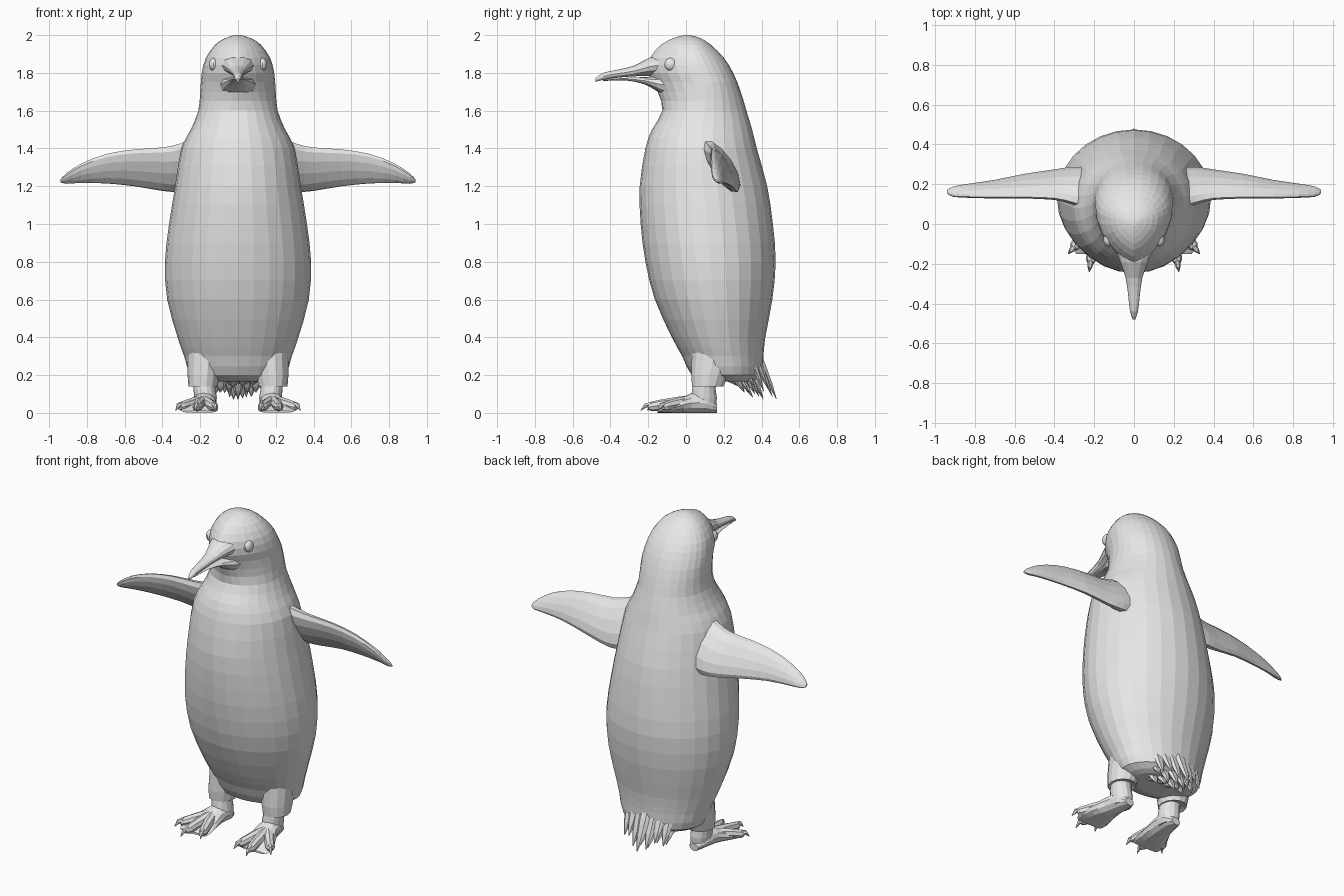
import bpy
import bmesh
from math import sin, cos, pi
from mathutils import Vector, Matrix

old = bpy.data.objects.get("Cube")
if old:
    bpy.data.objects.remove(old, do_unlink=True)

grey = bpy.data.materials.new("plain_grey")
grey.use_nodes = True
tone = (0.8, 0.8, 0.8, 1)
grey.diffuse_color = tone
grey.node_tree.nodes["Principled BSDF"].inputs["Base Color"].default_value = tone


def finish(name, bm, mirror=False):
    """Turn a bmesh into a grey, flat shaded object, mirrored over x if asked."""
    bmesh.ops.recalc_face_normals(bm, faces=bm.faces)
    mesh = bpy.data.meshes.new(name)
    bm.to_mesh(mesh)
    bm.free()
    mesh.materials.append(grey)
    obj = bpy.data.objects.new(name, mesh)
    bpy.context.collection.objects.link(obj)
    if mirror:
        mod = obj.modifiers.new("both_sides", 'MIRROR')
        mod.use_mirror_merge = False
    return obj


def smooth_rows(rows, steps):
    """Resample a table of section values along a smooth spline."""
    out = []
    last = len(rows) - 1
    for i in range(last):
        a, b, c, d = (rows[max(i - 1, 0)], rows[i], rows[i + 1], rows[min(i + 2, last)])
        for k in range(steps):
            t = k / steps
            out.append([q + t / 2 * (r - p + t * (2 * p - 5 * q + 4 * r - s
                        + t * (3 * (q - r) + s - p)))
                        for p, q, r, s in zip(a, b, c, d)])
    return out + [list(rows[-1])]


def loft(bm, rings):
    """Skin a row of equal rings and close both ends."""
    loops = [[bm.verts.new(p) for p in ring] for ring in rings]
    n = len(loops[0])
    for low, high in zip(loops, loops[1:]):
        for i in range(n):
            j = (i + 1) % n
            bm.faces.new((low[i], low[j], high[j], high[i]))
    bm.faces.new(loops[0])
    bm.faces.new(loops[-1])


def angles(n):
    return [2 * pi * i / n for i in range(n)]


def tube(bm, path, widths, n=8, flat=1.0):
    """Tapered tube along a path; flat squashes its thickness."""
    pts = [Vector(p) for p in path]
    rings = []
    for i, p in enumerate(pts):
        way = (pts[min(i + 1, len(pts) - 1)] - pts[max(i - 1, 0)]).normalized()
        side = way.cross(Vector((0, 0, 1))).normalized()
        up = side.cross(way)
        rings.append([p + widths[i] * (side * cos(a) + up * sin(a) * flat)
                      for a in angles(n)])
    loft(bm, rings)


# Body and head: height, half width, front y, back y
body_rows = [
    (0.165, 0.17, 0.12, 0.34), (0.2, 0.25, 0.03, 0.4), (0.3, 0.285, -0.02, 0.41),
    (0.4, 0.32, -0.075, 0.42), (0.6, 0.375, -0.165, 0.457), (0.8, 0.387, -0.215, 0.475),
    (1.0, 0.365, -0.24, 0.46), (1.2, 0.333, -0.245, 0.43), (1.4, 0.3, -0.215, 0.375),
    (1.5, 0.25, -0.18, 0.35), (1.6, 0.21, -0.125, 0.32), (1.7, 0.2, -0.15, 0.29),
    (1.8, 0.192, -0.2, 0.25), (1.88, 0.17, -0.19, 0.2), (1.95, 0.12, -0.13, 0.13),
    (1.985, 0.065, -0.065, 0.075), (2.0, 0.015, -0.01, 0.02)]
rings = []
for z, wide, front, back in smooth_rows(body_rows, 2):
    head = min(max((z - 1.6) / 0.15, 0), 1)
    mid = front + (0.5 + 0.12 * head) * (back - front)
    ring = []
    for a in angles(28):
        # The face narrows towards the beak
        power = 1 + 0.5 * head if sin(a) < 0 else 1
        x = abs(cos(a)) ** power * (1 if cos(a) > 0 else -1)
        depth = back - mid if sin(a) > 0 else mid - front
        ring.append((wide * x, mid + depth * sin(a), z))
    rings.append(ring)
bm = bmesh.new()
loft(bm, rings)
finish("body", bm)


# Beak halves: y, half width, bottom, top
def beak(name, rows):
    bm = bmesh.new()
    loft(bm, [[(w * cos(a), y, (lo + hi) / 2 + (hi - lo) / 2 * sin(a)) for a in angles(12)]
              for y, w, lo, hi in smooth_rows(rows, 2)])
    finish(name, bm)


beak("upper_beak", [(-0.08, 0.11, 1.79, 1.91), (-0.19, 0.07, 1.785, 1.882),
                    (-0.27, 0.042, 1.782, 1.84), (-0.36, 0.029, 1.775, 1.817),
                    (-0.44, 0.02, 1.763, 1.8), (-0.48, 0.006, 1.752, 1.77)])
beak("lower_beak", [(-0.06, 0.11, 1.645, 1.81), (-0.15, 0.085, 1.7, 1.785),
                    (-0.22, 0.05, 1.74, 1.778), (-0.32, 0.026, 1.76, 1.774),
                    (-0.44, 0.012, 1.757, 1.765)])

# Eyes
bm = bmesh.new()
place = Matrix.Translation((0.13, -0.08, 1.845)) @ Matrix.Diagonal((0.7, 1, 1, 1))
bmesh.ops.create_uvsphere(bm, u_segments=14, v_segments=10, radius=0.034, matrix=place)
finish("eyes", bm, mirror=True)

# Flippers: x, bottom, top, front y, back y, half thickness
flipper_rows = [
    (0.2, 1.18, 1.47, 0.08, 0.27, 0.07), (0.31, 1.17, 1.425, 0.11, 0.275, 0.055),
    (0.4, 1.175, 1.405, 0.13, 0.265, 0.042), (0.55, 1.2, 1.395, 0.135, 0.245, 0.033),
    (0.7, 1.215, 1.37, 0.135, 0.215, 0.027), (0.83, 1.217, 1.32, 0.137, 0.197, 0.022),
    (0.91, 1.215, 1.265, 0.14, 0.185, 0.016), (0.94, 1.222, 1.235, 0.155, 0.17, 0.005)]
rings = []
for x, low, high, front, back, thick in smooth_rows(flipper_rows, 2):
    centre = Vector((x, (front + back) / 2, (low + high) / 2))
    chord = Vector((0, front - back, high - low)) / 2
    across = Vector((0, chord.z, -chord.y)).normalized() * thick
    rings.append([centre + chord * cos(a) + across * sin(a) for a in angles(12)])
bm = bmesh.new()
loft(bm, rings)
finish("flippers", bm, mirror=True)

# Feathered thighs and bare ankles: z, centre x, centre y, half width, half depth
for name, rows in (
        ("thighs", [(0.15, 0.185, 0.115, 0.05, 0.06), (0.14, 0.185, 0.115, 0.077, 0.085),
                    (0.2, 0.182, 0.125, 0.085, 0.1), (0.36, 0.17, 0.16, 0.1, 0.13)]),
        ("ankles", [(0.02, 0.17, 0.1, 0.05, 0.062), (0.08, 0.172, 0.095, 0.06, 0.07),
                    (0.13, 0.178, 0.095, 0.058, 0.063), (0.2, 0.18, 0.11, 0.06, 0.065)])):
    bm = bmesh.new()
    loft(bm, [[(x + w * cos(a), y + d * sin(a), z) for a in angles(14)]
              for z, x, y, w, d in rows])
    finish(name, bm, mirror=True)

# Webbed feet: y, centre x, half width, top
bm = bmesh.new()
foot_rows = [(0.165, 0.17, 0.03, 0.045), (0.11, 0.172, 0.058, 0.1), (0.03, 0.182, 0.068, 0.105),
             (-0.05, 0.198, 0.09, 0.065), (-0.12, 0.205, 0.1, 0.03), (-0.15, 0.205, 0.085, 0.012)]
loft(bm, [[(x + w * cos(a), y, top / 2 + top / 2 * sin(a)) for a in angles(12)]
          for y, x, w, top in smooth_rows(foot_rows, 2)])
finish("feet", bm, mirror=True)

# Toes with pointed claws
toes = bmesh.new()
claws = bmesh.new()
for tip in ((0.115, -0.205), (0.225, -0.24), (0.33, -0.15)):
    start = Vector((0.185, 0.03, 0.06))
    end = Vector((*tip, 0.012))
    path = [start.lerp(end, t) for t in (0, 0.35, 0.6, 0.78, 0.86)]
    for p, z in zip(path, (0.06, 0.05, 0.042, 0.034, 0.03)):
        p.z = z
    tube(toes, path, [0.035, 0.032, 0.028, 0.026, 0.014])
    claw = [start.lerp(end, t) for t in (0.78, 0.9, 1)]
    claw[0].z, claw[1].z = 0.045, 0.04
    tube(claws, claw, [0.015, 0.013, 0.002], n=6)
finish("toes", toes, mirror=True)
finish("claws", claws, mirror=True)

# Tail: overlapping rows of pointed feathers
bm = bmesh.new()
for count, spread, base_y, base_z, tip_y, tip_z in (
        (7, 0.042, 0.37, 0.34, 0.48, 0.07),
        (6, 0.045, 0.33, 0.26, 0.42, 0.065),
        (5, 0.045, 0.27, 0.22, 0.355, 0.08),
        (6, 0.05, 0.22, 0.2, 0.3, 0.13)):
    for i in range(count):
        k = i - (count - 1) / 2
        drop = 0.014 * abs(k)
        base = Vector((k * spread, base_y - drop, base_z))
        tip = Vector((k * spread * 1.05, tip_y - 1.6 * drop, tip_z + drop * (1 + i % 2)))
        tube(bm, [base, base.lerp(tip, 0.35), base.lerp(tip, 0.7), tip],
             [0.03, 0.036, 0.026, 0.002], n=6, flat=0.5)
finish("tail_feathers", bm)
